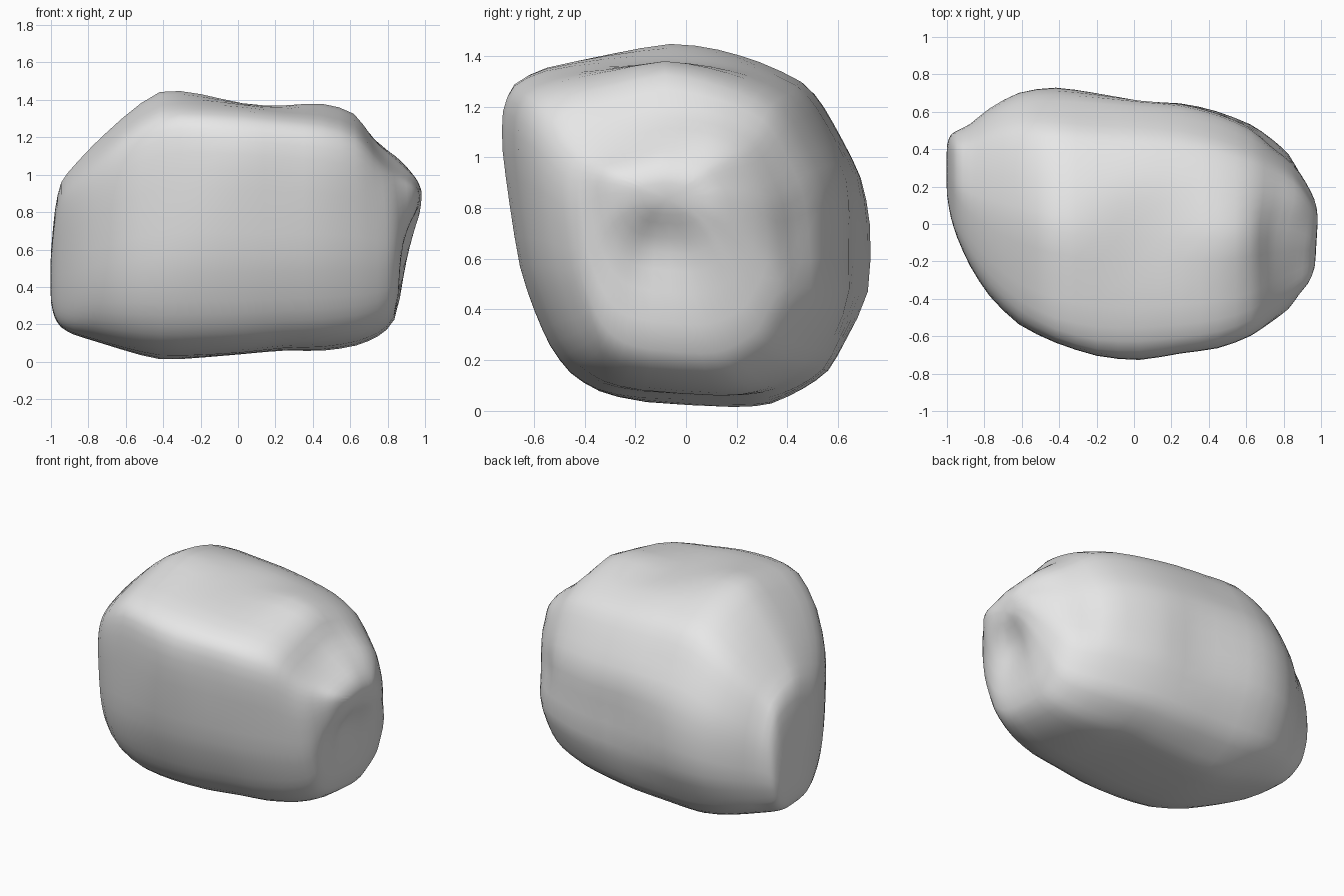
import bpy, bmesh, math
from mathutils import Vector

# Remove the default cube only
default_cube = bpy.data.objects.get("Cube")
if default_cube:
    bpy.data.objects.remove(default_cube, do_unlink=True)

# Outline of the widest cross-section (y, z)
OUTLINE = [(-.07, 1.475), (.12, 1.43), (.28, 1.38), (.46, 1.3), (.53, 1.21), (.61, 1.07),
           (.69, .93), (.735, .75), (.735, .46), (.62, .27), (.56, .15), (.45, .08),
           (.33, .02), (.2, 0), (-.2, .03), (-.35, .07), (-.46, .14), (-.54, .25),
           (-.6, .39), (-.66, .56), (-.7, .82), (-.735, 1.04), (-.735, 1.2),
           (-.69, 1.3), (-.57, 1.36), (-.32, 1.41)]

# Cross-sections along the length: x, front y, back y, bottom z, top z
SECTIONS = [(-1, .14, .44, .3, .6), (-.98, .03, .48, .23, .82),
            (-.95, -.07, .5, .18, .97), (-.88, -.23, .53, .14, 1.05),
            (-.78, -.39, .62, .11, 1.16), (-.62, -.55, .71, .06, 1.31),
            (-.42, -.64, .74, 0, 1.475), (-.2, -.71, .7, .02, 1.445),
            (.03, -.735, .67, .04, 1.4), (.25, -.69, .67, .06, 1.39),
            (.45, -.67, .63, .05, 1.4), (.64, -.6, .55, .08, 1.35),
            (.75, -.53, .47, .13, 1.23), (.84, -.47, .39, .2, 1.14),
            (.9, -.39, .27, .47, 1.06), (.95, -.33, .17, .62, 1),
            (.985, -.25, .1, .73, .94)]

# Local shaping: centre, depth (negative swells outward), radius
DENTS = [((.93, -.12, .65), .1, .18),      # pit in the end
         ((.75, -.08, 1.17), .05, .17),    # scoop above the pit
         ((.8, -.36, 1.03), .05, .2),      # worn front corner
         ((.87, .13, 1.05), -.03, .15),    # knob beside the scoop
         ((.74, .43, .69), .06, .16),      # valley running round the back
         ((.46, .6, .66), .045, .17),
         ((.15, .66, .65), .03, .18),
         ((.1, -.08, 1.38), .025, .25)]    # shallow dip on top


def clamp(value, low, high):
    return max(low, min(high, value))


def section_points(x, front, back, bottom, top):
    """Fit the outline to a section: cut near the middle, scaled near the ends."""
    cut = clamp(1 - abs(x + .1) / .6, 0, 1)
    boxiness = clamp(-x - .3, 0, .45)
    points = []
    for y, z in OUTLINE:
        u, v = y / .735, z / .7375 - 1
        to_box = (abs(u) ** 3 + abs(v) ** 3) ** (-1 / 3)
        k = 1 + (to_box - 1) * boxiness
        scaled = Vector((x, (front + back + u * k * (back - front)) / 2,
                         (bottom + top + v * k * (top - bottom)) / 2))
        trimmed = Vector((x, clamp(y, front, back), clamp(z, bottom, top)))
        points.append(scaled.lerp(trimmed, cut))
    return points


def build_boulder():
    bm = bmesh.new()
    rings = [[bm.verts.new(p) for p in section_points(*s)] for s in SECTIONS]
    count = len(OUTLINE)

    # Skin between neighbouring rings
    for ring, following in zip(rings, rings[1:]):
        for i in range(count):
            j = (i + 1) % count
            bm.faces.new((ring[i], ring[j], following[j], following[i]))

    # Close both ends with a fan
    for ring, bulge in ((rings[0], -.005), (rings[-1], .02)):
        middle = sum((v.co for v in ring), Vector()) / count
        tip = bm.verts.new(middle + Vector((bulge, 0, 0)))
        for i in range(count):
            bm.faces.new((ring[i], ring[(i + 1) % count], tip))

    bmesh.ops.subdivide_edges(bm, edges=bm.edges[:], cuts=1, use_grid_fill=True)

    # Press in the dents and swell the knob
    core = Vector((0, 0, .7))
    for vert in bm.verts:
        push = Vector()
        for centre, depth, radius in DENTS:
            distance = (vert.co - Vector(centre)).length / radius
            inward = (core - Vector(centre)).normalized()
            push += inward * depth * math.exp(-distance ** 2)
        vert.co += push

    # Soften the stone
    for _ in range(2):
        bmesh.ops.smooth_vert(bm, verts=bm.verts[:], factor=.5,
                              use_axis_x=True, use_axis_y=True, use_axis_z=True)

    bmesh.ops.recalc_face_normals(bm, faces=bm.faces[:])
    for face in bm.faces:
        face.smooth = True
    mesh = bpy.data.meshes.new("boulder")
    bm.to_mesh(mesh)
    bm.free()
    boulder = bpy.data.objects.new("boulder", mesh)
    bpy.context.collection.objects.link(boulder)
    return boulder


# Plain stone colour
stone = bpy.data.materials.new("stone_grey")
stone.use_nodes = True
colour = (.8, .8, .8, 1)
stone.diffuse_color = colour
stone.node_tree.nodes["Principled BSDF"].inputs["Base Color"].default_value = colour

build_boulder().data.materials.append(stone)
